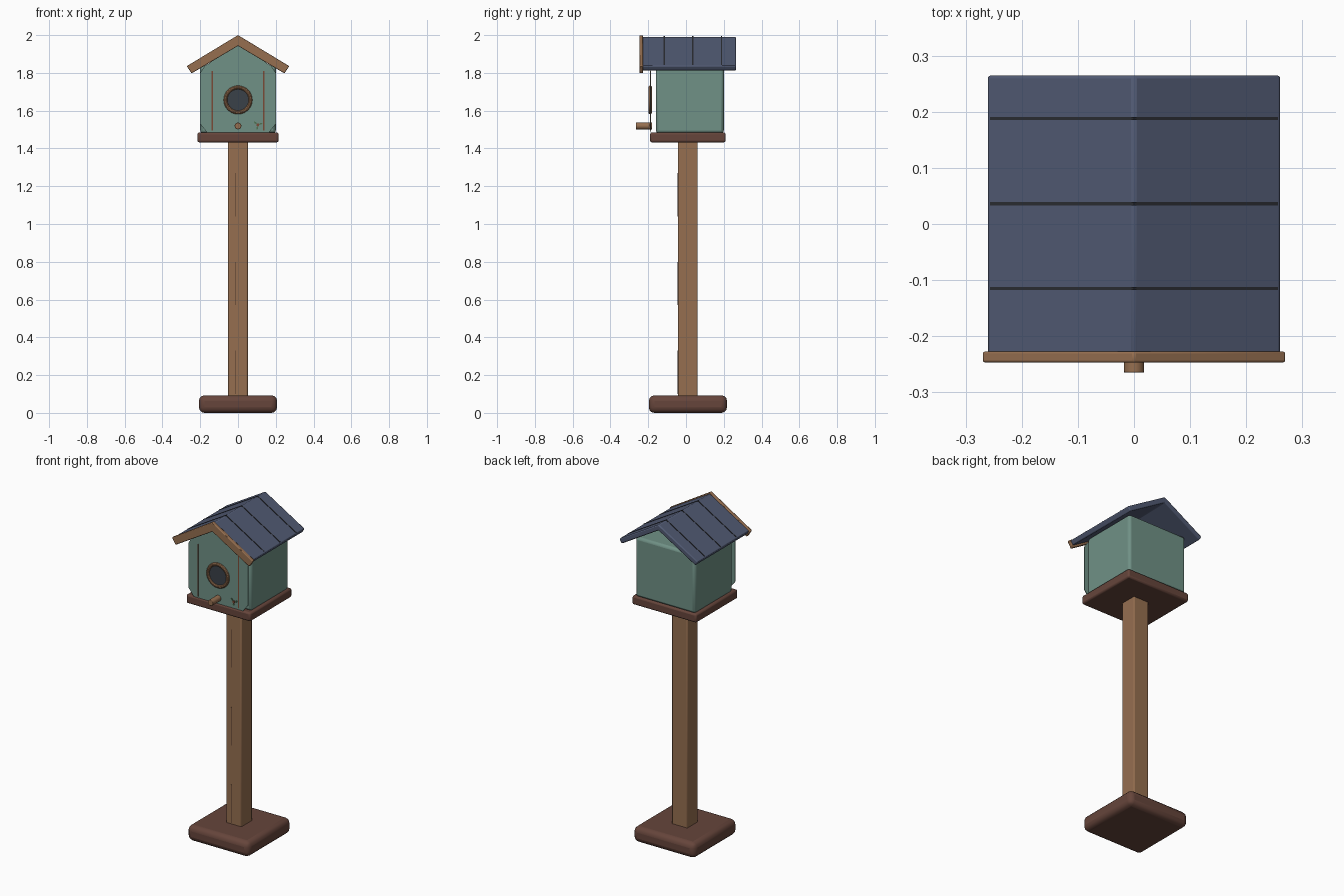
import bpy, bmesh, math
from mathutils import Vector

old = bpy.data.objects.get("Cube")
if old:
    bpy.data.objects.remove(old, do_unlink=True)


def material(name, hex_code):
    rgb = [int(hex_code[i:i + 2], 16) / 255 for i in (0, 2, 4)]
    col = [c / 12.92 if c < 0.04045 else ((c + 0.055) / 1.055) ** 2.4 for c in rgb] + [1]
    m = bpy.data.materials.new(name)
    m.use_nodes = True
    m.diffuse_color = col
    bsdf = next(n for n in m.node_tree.nodes if n.type == 'BSDF_PRINCIPLED')
    bsdf.inputs["Base Color"].default_value = col
    return m


TEAL = material("wall teal", "709186")
SLATE = material("roof slate", "515A73")
WOOD = material("post wood", "966F50")
BROWN = material("dark brown wood", "66453B")
DARK = material("hole charcoal", "3A4148")
LINE = material("groove dark", "2A2C32")
GRAIN = material("grain brown", "4A3226")
SEAM = material("seam red brown", "7A4A36")
LEAF = material("leaf green", "4E7050")

CY = 0.01  # depth centre of the post, foot and floor


def finish(bm, name, mat, bevel=0, segments=2):
    bmesh.ops.recalc_face_normals(bm, faces=bm.faces)
    me = bpy.data.meshes.new(name)
    bm.to_mesh(me)
    bm.free()
    me.materials.append(mat)
    ob = bpy.data.objects.new(name, me)
    bpy.context.collection.objects.link(ob)
    if bevel:
        mod = ob.modifiers.new("Bevel", 'BEVEL')
        mod.width, mod.segments = bevel, segments
    bpy.ops.object.select_all(action='DESELECT')
    ob.select_set(True)
    bpy.context.view_layer.objects.active = ob
    bpy.ops.object.shade_smooth_by_angle(angle=math.radians(35))
    return ob


def box(name, mat, x, y, z, bevel=0, segments=2):
    """Box from (min, max) pairs on each axis."""
    bm = bmesh.new()
    bmesh.ops.create_cube(bm, size=1)
    for v in bm.verts:
        v.co = Vector([(a + b) / 2 + c * (b - a) for (a, b), c in zip((x, y, z), v.co)])
    return finish(bm, name, mat, bevel, segments)


def prism(name, mat, profile, y0, y1, bevel=0):
    """Extrude an x-z outline along y."""
    bm = bmesh.new()
    face = bm.faces.new([bm.verts.new((x, y0, z)) for x, z in profile])
    ext = bmesh.ops.extrude_face_region(bm, geom=[face])["geom"]
    bmesh.ops.translate(bm, verts=[v for v in ext if isinstance(v, bmesh.types.BMVert)],
                        vec=(0, y1 - y0, 0))
    return finish(bm, name, mat, bevel)


def chevron(name, mat, top, outer, inner, under, y0, y1, bevel=0):
    """Symmetric gable strip: ridge, eave corners, underside of ridge."""
    flip = lambda p: (-p[0], p[1])
    return prism(name, mat, [(0, top), outer, inner, (0, under), flip(inner), flip(outer)],
                 y0, y1, bevel)


def disc(x, z, r, sides):
    steps = [2 * math.pi * i / sides for i in range(sides)]
    return [(x + r * math.cos(a), z + r * math.sin(a)) for a in steps]


# Foot, post and floor
box("foot", BROWN, (-.207, .207), (CY - .207, CY + .207), (0, .093), .03, 3)
box("post", WOOD, (-.052, .052), (CY - .052, CY + .052), (.08, 1.44), .006)
box("floor_board", BROWN, (-.215, .215), (CY - .2, CY + .2), (1.432, 1.485), .01)

# Grain lines on the post front
for i, z in enumerate((.1, .57, 1.04)):
    box(f"post_grain_{i + 1}", GRAIN, (-.017, -.013), (-.045, -.04), (z, z + .23))

# House body and front panel with clipped corners
box("house_body", TEAL, (-.2, .2), (-.16, .2), (1.48, 1.84), .015)
half = [(.165, 1.485), (.2, 1.53), (.2, 1.80), (.178, 1.835)]
panel = half + [(0, 1.95)] + [(-x, z) for x, z in reversed(half)]
prism("front_panel", TEAL, panel, -.188, -.184)

# Panel seams
for side, name in ((-1, "right"), (1, "left")):
    x = side * .136
    box(f"{name}_panel_seam", SEAM, (x - .003, x + .003), (-.191, -.186), (1.495, 1.81))

# Entrance hole and its ring
HZ = 1.657
prism("entrance_hole", DARK, disc(0, HZ, .063, 32), -.192, -.187)
bm = bmesh.new()
rings = []
for i in range(32):
    a = 2 * math.pi * i / 32
    ring = []
    for j in range(10):
        b = 2 * math.pi * j / 10
        r = .066 + .010 * math.cos(b)
        ring.append(bm.verts.new((r * math.cos(a), -.19 + .010 * math.sin(b), HZ + r * math.sin(a))))
    rings.append(ring)
for i in range(32):
    p, q = rings[i], rings[(i + 1) % 32]
    for j in range(10):
        k = (j + 1) % 10
        bm.faces.new((p[j], q[j], q[k], p[k]))
finish(bm, "entrance_ring", WOOD)

# Perch
prism("perch", WOOD, disc(0, 1.519, .018, 16), -.265, -.18, .002)

# Small sprig beside the perch
prism("sprig_centre", SEAM, disc(.105, 1.525, .008, 10), -.194, -.187)
for i in range(3):
    a = math.radians(20 + 120 * i)
    c, s = math.cos(a), math.sin(a)
    leaf = [(.105 + u * c - v * s, 1.525 + u * s + v * c)
            for u, v in ((.006, 0), (.017, -.005), (.028, 0), (.017, .005))]
    prism(f"sprig_leaf_{i + 1}", LEAF, leaf, -.191, -.187)

# Roof, front trim and shingle grooves
chevron("roof", SLATE, 1.992, (.263, 1.837), (.247, 1.811), 1.957, -.232, .265, .006)
chevron("front_trim", WOOD, 2.0, (.271, 1.836), (.246, 1.797), 1.943, -.247, -.227, .004)
for i, y in enumerate((-.115, .036, .188)):
    chevron(f"roof_groove_{i + 1}", LINE, 1.9945, (.257, 1.843), (.255, 1.837), 1.987,
            y - .003, y + .003)
